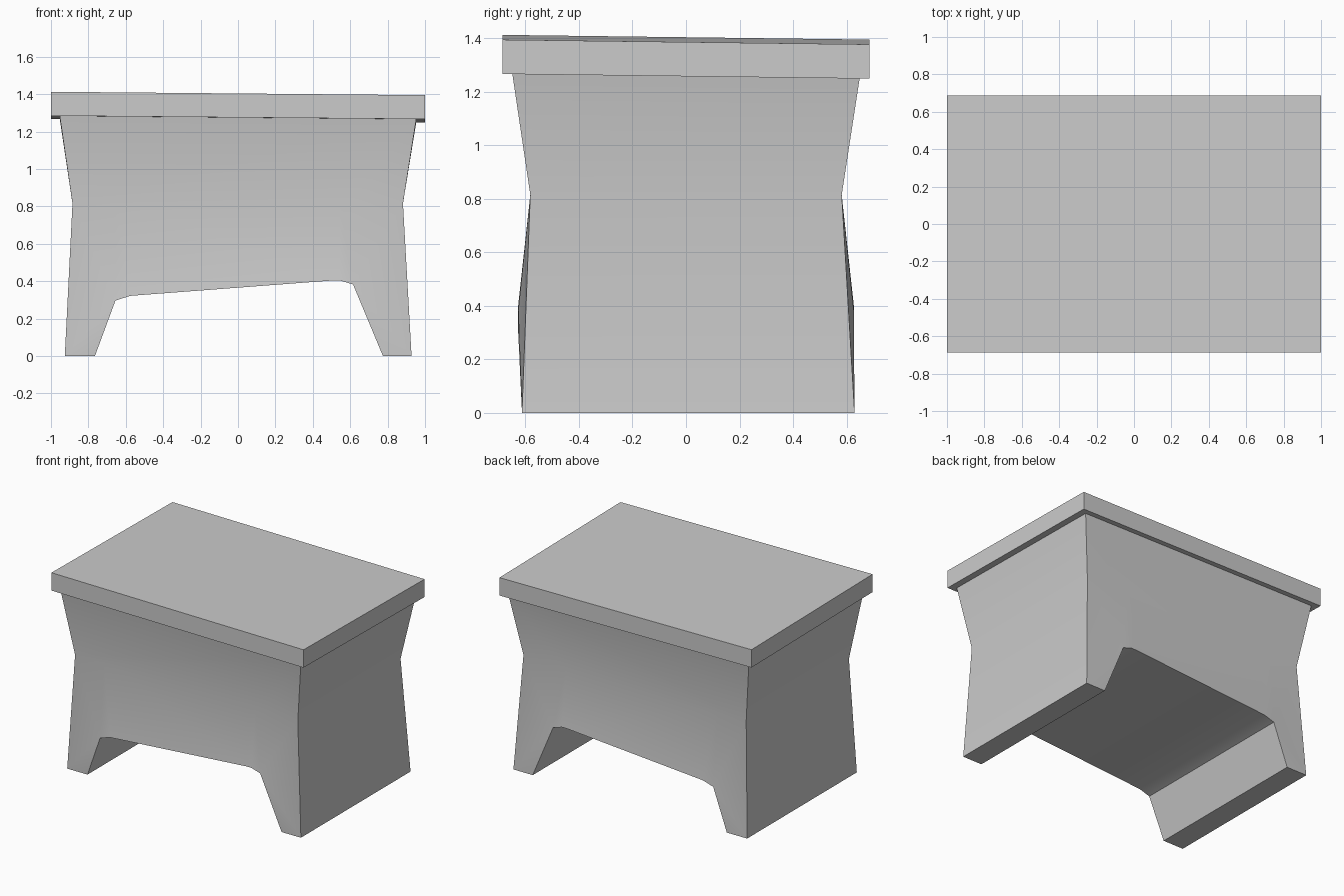
import bpy
import bmesh
import math

if "Cube" in bpy.data.objects:
    bpy.data.objects.remove(bpy.data.objects["Cube"])


def finish(bm, name):
    bmesh.ops.recalc_face_normals(bm, faces=bm.faces)
    mesh = bpy.data.meshes.new(name)
    bm.to_mesh(mesh)
    bm.free()
    obj = bpy.data.objects.new(name, mesh)
    bpy.context.collection.objects.link(obj)
    bpy.ops.object.select_all(action='DESELECT')
    obj.select_set(True)
    bpy.context.view_layer.objects.active = obj
    bpy.ops.object.shade_smooth_by_angle(angle=math.radians(30))
    return obj


def tilt(x, y):
    # the worn seat leans slightly to the right and back
    return -0.009 * x - 0.0128 * y


# Seat slab: a box whose corners follow the lean
bm = bmesh.new()
bmesh.ops.create_cube(bm, size=2)
for v in bm.verts:
    x, y = v.co.x, v.co.y * 0.686
    v.co = (x, y, (1.395 if v.co.z > 0 else 1.267) + tilt(x, y))
finish(bm, "seat")

# Base: two waisted legs joined by a bulging apron with a crooked arch
ARCH = [(-0.655, 0.297), (-0.575, 0.322), (0.505, 0.404),
        (0.545, 0.404), (0.615, 0.383)]
bm = bmesh.new()


def panel(side):
    foot_y = -0.613 if side < 0 else 0.63
    arch_y = 0.627 * side
    waist_y = 0.582 * side
    rim_y = 0.649 * side
    new = bm.verts.new
    rim = [new((x, rim_y, 1.267 + tilt(x, rim_y))) for x in (-0.953, 0.953)]
    waist = [new((x, waist_y, 0.815))
             for x in [-0.885] + [p[0] for p in ARCH] + [0.882]]
    arch = [new((x, arch_y, z)) for x, z in ARCH]
    foot = [new((x, foot_y, 0)) for x in (-0.926, -0.765, 0.775, 0.928)]
    # upper flare, apron strips, then the legs
    bm.faces.new([rim[0], *waist, rim[1]])
    for i in range(len(arch) - 1):
        bm.faces.new([waist[i + 1], waist[i + 2], arch[i + 1], arch[i]])
    for corner, inner, a, outer_f, inner_f in (
            (waist[0], waist[1], arch[0], foot[0], foot[1]),
            (waist[-1], waist[-2], arch[-1], foot[3], foot[2])):
        bm.faces.new([corner, inner, a])
        bm.faces.new([corner, a, outer_f])
        bm.faces.new([a, inner_f, outer_f])
    # outline running once around the panel
    return [rim[0], waist[0], foot[0], foot[1], *arch,
            foot[2], foot[3], waist[-1], rim[1]]


front, back = panel(-1), panel(1)
for i in range(len(front)):
    j = (i + 1) % len(front)
    bm.faces.new([front[i], front[j], back[j], back[i]])
finish(bm, "base")
